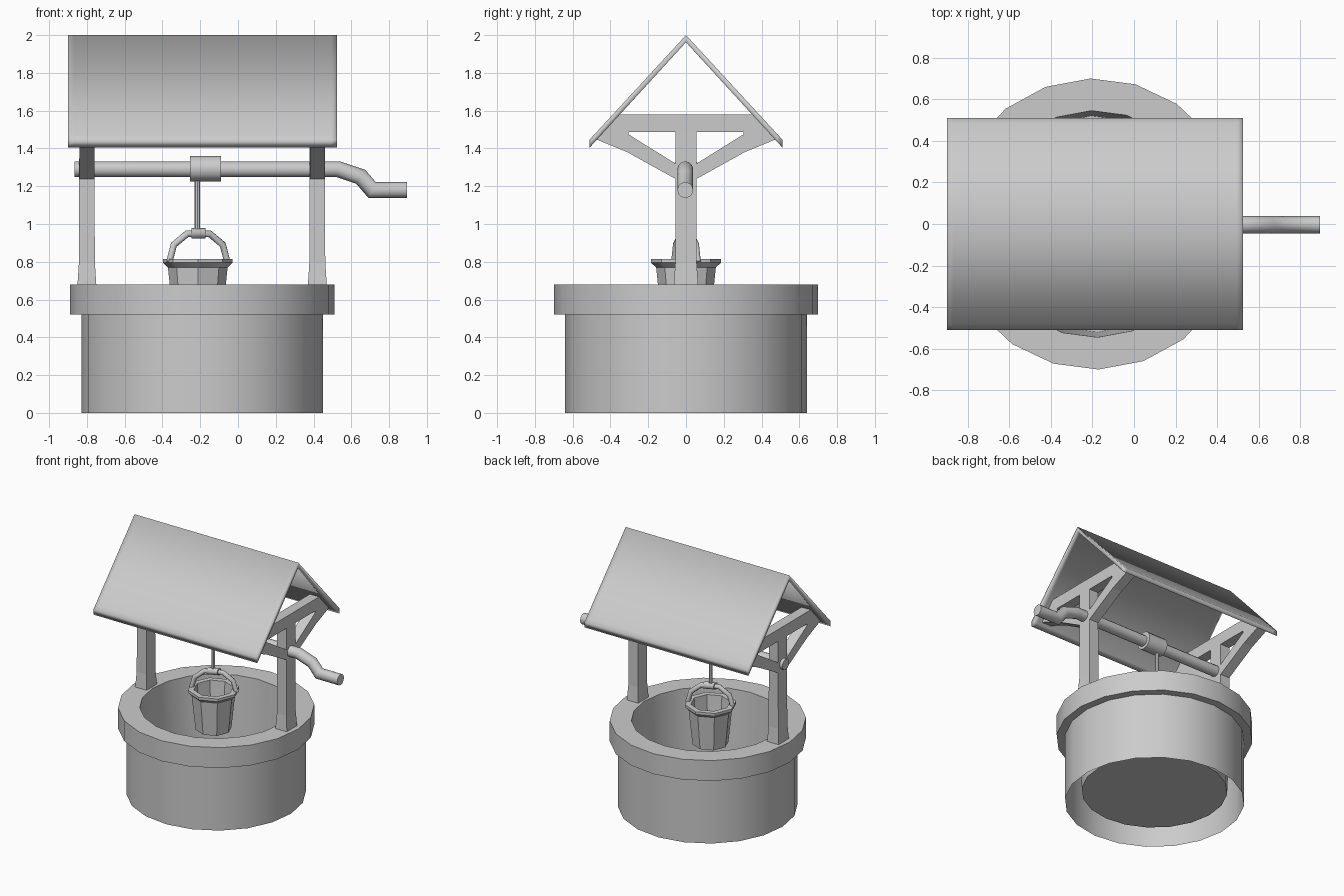
import bpy, bmesh, math
from mathutils import Vector, Matrix

cube = bpy.data.objects.get("Cube")
if cube:
    bpy.data.objects.remove(cube, do_unlink=True)

grey = bpy.data.materials.new("plain grey")
grey.use_nodes = True
grey.diffuse_color = (0.6, 0.6, 0.6, 1)
grey.node_tree.nodes["Principled BSDF"].inputs["Base Color"].default_value = (0.6, 0.6, 0.6, 1)

CX = -0.19        # well axis
BX = -0.21        # bucket axis


def finish(name, bm, angle=35):
    bmesh.ops.recalc_face_normals(bm, faces=bm.faces)
    me = bpy.data.meshes.new(name)
    bm.to_mesh(me)
    bm.free()
    me.materials.append(grey)
    ob = bpy.data.objects.new(name, me)
    bpy.context.collection.objects.link(ob)
    bpy.ops.object.select_all(action='DESELECT')
    ob.select_set(True)
    bpy.context.view_layer.objects.active = ob
    if angle:
        bpy.ops.object.shade_smooth_by_angle(angle=math.radians(angle))
    return ob


def bridge(bm, rings, close=False):
    pairs = list(zip(rings, rings[1:]))
    if close:
        pairs.append((rings[-1], rings[0]))
    for a, b in pairs:
        n = len(a)
        for i in range(n):
            j = (i + 1) % n
            bm.faces.new((a[i], a[j], b[j], b[i]))


def lathe(name, profile, sides, x, turn=0.0, cap_end=False):
    """Revolve (radius, z) points around a vertical axis."""
    bm = bmesh.new()
    rings = []
    for r, z in profile:
        angles = [turn + math.tau * i / sides for i in range(sides)]
        rings.append([bm.verts.new((x + r * math.cos(a), r * math.sin(a), z)) for a in angles])
    bridge(bm, rings)
    if cap_end:
        bm.faces.new(rings[-1])
    return finish(name, bm)


def tube(name, path, radius, sides=10, angle=50):
    """Sweep a round section along a path, mitred at the bends."""
    pts = [Vector(p) for p in path]
    bm = bmesh.new()
    rings = []
    plane = (pts[-1] - pts[0]).cross(pts[len(pts) // 2] - pts[0])
    side = plane.normalized() if plane.length > 1e-5 else Vector((0, 1, 0))
    for i, p in enumerate(pts):
        before = (p - pts[i - 1]).normalized() if i else None
        after = (pts[i + 1] - p).normalized() if i < len(pts) - 1 else None
        t = ((before or after) + (after or before)).normalized()
        up = t.cross(side).normalized()
        stretch = 1 / max(0.5, t.dot(after or before))
        rings.append([bm.verts.new(p + radius * (side * math.cos(a) + up * stretch * math.sin(a)))
                      for a in [math.tau * k / sides for k in range(sides)]])
    bridge(bm, rings)
    bm.faces.new(rings[0])
    bm.faces.new(rings[-1])
    return finish(name, bm, angle)


def slab(name, outline, xs, angle=0):
    """Extrude a (y, z) outline through a list of x stations."""
    bm = bmesh.new()
    rings = [[bm.verts.new((x, y, z)) for y, z in outline] for x in xs]
    bridge(bm, rings)
    bm.faces.new(rings[0])
    bm.faces.new(rings[-1])
    return finish(name, bm, angle)


# Well: thin outer wall, overhanging rim, inner wall and raised floor
lathe("well_wall", [(0.64, 0), (0.64, 0.52), (0.70, 0.52), (0.70, 0.68),
                    (0.545, 0.68), (0.52, 0.09)], 20, CX, math.radians(1.6), cap_end=True)

# Posts with flared feet, cross beams and braces
for side_name, px in (("right", -0.80), ("left", 0.42)):
    bm = bmesh.new()
    rings = []
    for hx, hy, z in ((0.05, 0.065, 0.675), (0.042, 0.056, 0.8), (0.04, 0.055, 1.5)):
        rings.append([bm.verts.new((px + sx * hx, sy * hy, z))
                      for sx, sy in ((-1, -1), (1, -1), (1, 1), (-1, 1))])
    bridge(bm, rings)
    bm.faces.new(rings[0])
    bm.faces.new(rings[-1])
    finish(side_name + "_post", bm, 0)

    span = (px - 0.04, px + 0.04)
    slab(side_name + "_beam", [(-0.35, 1.58), (0.35, 1.58), (0.435, 1.487), (-0.435, 1.487)], span)
    for end, s in (("front", -1), ("back", 1)):
        brace = [(0.04, 1.23), (0.31, 1.38), (0.48, 1.45), (0.435, 1.489), (0.305, 1.489),
                 (0.305, 1.475), (0.04, 1.31)]
        slab(f"{side_name}_{end}_brace", [(s * y, z) for y, z in brace], span)

# Roof: one folded sheet with support loops near its borders, softly shaded
half = [(0.485, 1.474), (0.51, 1.447), (0.51, 1.405), (0.485, 1.432)]
outline = [(0, 2.0)] + half + [(0, 1.962)] + [(-y, z) for y, z in reversed(half)]
bm = bmesh.new()
rings = [[bm.verts.new((x, y, z)) for y, z in outline] for x in (-0.90, -0.87, 0.495, 0.525)]
bridge(bm, rings)
for ring in (rings[0], rings[-1]):
    n = len(ring)
    for i in range(n // 2):
        if i == 0:
            bm.faces.new((ring[0], ring[1], ring[4], ring[5]))
            bm.faces.new((ring[0], ring[9], ring[6], ring[5]))
    bm.faces.new(ring[1:5])
    bm.faces.new(ring[6:10])
finish("roof", bm, 180)

# Winding axle with its crank, and the drum around it
tube("axle_crank", [(-0.865, -0.004, 1.29), (0.53, -0.004, 1.29), (0.65, -0.004, 1.25),
                    (0.71, -0.004, 1.18), (0.895, -0.004, 1.18)], 0.042, 12)
tube("drum", [(-0.255, 0, 1.293), (-0.09, 0, 1.293)], 0.068, 12)

# Rope and the knot that grips the handle
lathe("rope", [(0.014, 0.95), (0.014, 1.25)], 8, BX - 0.005)
turn = Matrix.Rotation(math.radians(22), 4, 'Z')


def around_bucket(points):
    return [turn @ Vector((x, 0, z)) + Vector((BX, 0, 0)) for x, z in points]


tube("rope_knot", around_bucket([(-0.04, 0.95), (0.04, 0.95)]), 0.028, 8)

# Bucket handle
arch = [(0.165, 0.80), (0.14, 0.89), (0.065, 0.948)]
tube("bucket_handle", around_bucket([(-x, z) for x, z in arch] + arch[::-1]), 0.018, 8)

# Hollow bucket with a flared lip
lathe("bucket", [(0.001, 0.50), (0.13, 0.50), (0.158, 0.77), (0.185, 0.795), (0.185, 0.815),
                 (0.142, 0.815), (0.138, 0.76), (0.115, 0.52)], 8, BX - 0.003, cap_end=True)
